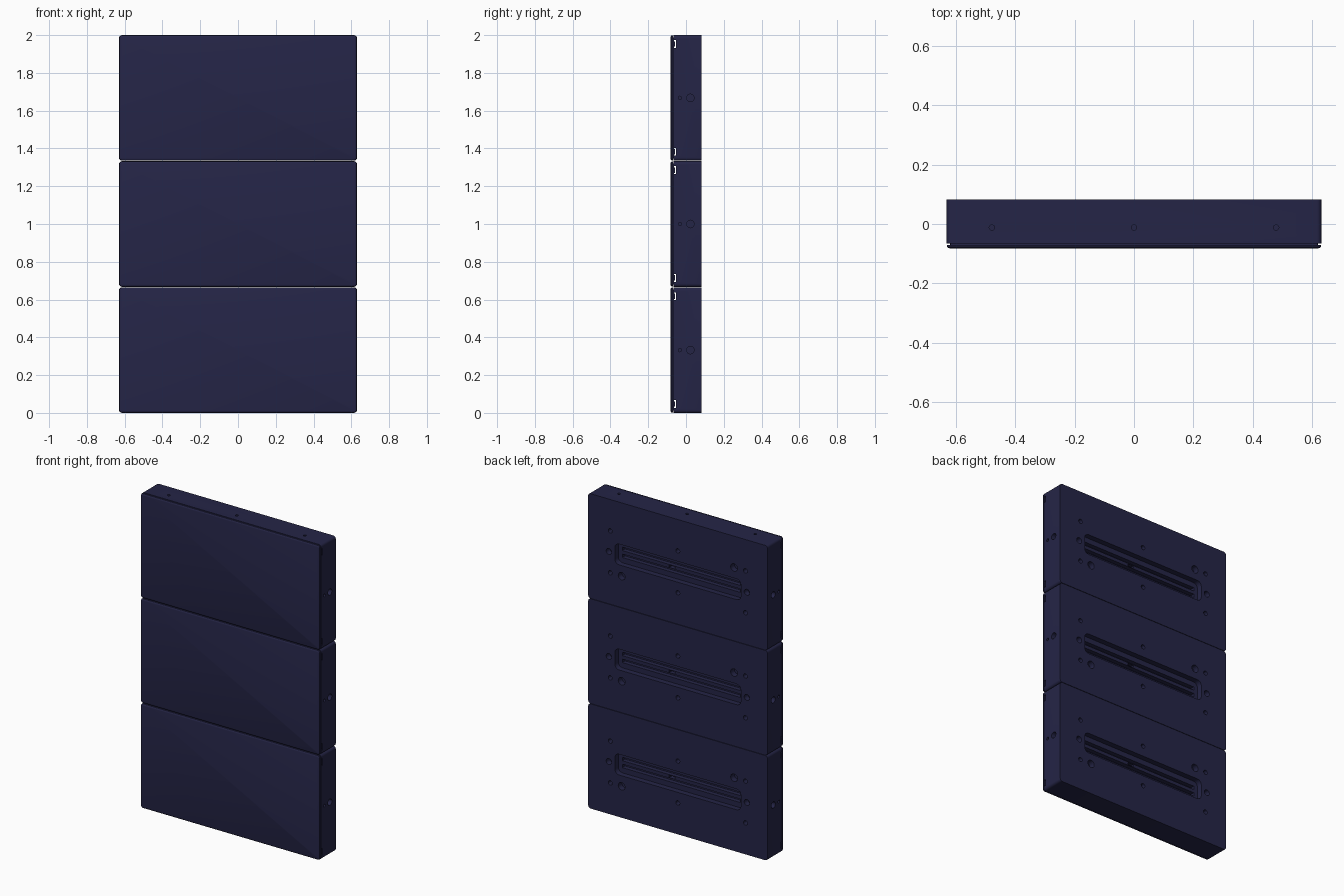
import bpy, bmesh, math

if "Cube" in bpy.data.objects:
    bpy.data.objects.remove(bpy.data.objects["Cube"])

W, H, D = 0.63, 0.3325, 0.082      # half width, half height, half depth of one module
PITCH = 0.6675

mat = bpy.data.materials.new("dark_navy")
mat.diffuse_color = (0.018, 0.018, 0.062, 1)
mat.use_nodes = True
mat.node_tree.nodes["Principled BSDF"].inputs["Base Color"].default_value = mat.diffuse_color


def rounded(hw, hh, r, n=4):
    """Rounded rectangle outline."""
    pts = []
    for k, (sx, sy) in enumerate([(1, 1), (-1, 1), (-1, -1), (1, -1)]):
        for i in range(n + 1):
            a = math.pi / 2 * (k + i / n)
            pts.append((sx * (hw - r) + r * math.cos(a), sy * (hh - r) + r * math.sin(a)))
    return pts


def circle(u, v, r, n=20):
    return [(u + r * math.cos(2 * math.pi * i / n), v + r * math.sin(2 * math.pi * i / n))
            for i in range(n)]


def rect(u, v, hu, hv):
    return [(u - hu, v - hv), (u + hu, v - hv), (u + hu, v + hv), (u - hu, v + hv)]


def loft(bm, sections, axis="y"):
    """Closed solid through (outline, position) sections along an axis."""
    place = {"x": lambda u, v, w: (w, u, v),
             "y": lambda u, v, w: (u, w, v),
             "z": lambda u, v, w: (u, v, w)}[axis]
    rings = [[bm.verts.new(place(u, v, w)) for u, v in pts] for pts, w in sections]
    n = len(rings[0])
    for a, b in zip(rings, rings[1:]):
        for i in range(n):
            bm.faces.new((a[i], a[(i + 1) % n], b[(i + 1) % n], b[i]))
    bm.faces.new(rings[0])
    bm.faces.new(rings[-1])


def prism(bm, pts, a, b, axis="y"):
    loft(bm, [(pts, a), (pts, b)], axis)


def make(name, bm):
    bmesh.ops.recalc_face_normals(bm, faces=bm.faces)
    me = bpy.data.meshes.new(name)
    bm.to_mesh(me)
    bm.free()
    me.materials.append(mat)
    ob = bpy.data.objects.new(name, me)
    bpy.context.collection.objects.link(ob)
    return ob


def cut(ob, bm):
    cutter = make("cutter", bm)
    cutter.hide_render = True
    mod = ob.modifiers.new("cut", "BOOLEAN")
    mod.operation, mod.solver, mod.object = "DIFFERENCE", "EXACT", cutter
    bpy.context.view_layer.objects.active = ob
    bpy.ops.object.modifier_apply(modifier=mod.name)
    bpy.data.objects.remove(cutter)


def section(inset, y):
    return rounded(W - inset, H - inset, 0.016 - inset), y


# housing with a narrow neck behind the cover
bm = bmesh.new()
loft(bm, [section(0.012, -0.071), section(0.012, -0.066), section(0, -0.066), section(0, D)])
body = make("module_housing", bm)

# rear screw holes, recess, side and top holes, clip channels
bm = bmesh.new()
for z in (-0.133, 0.133):
    for x in (-0.475, 0, 0.475):
        prism(bm, circle(x, z, 0.014), 0.045, D + 0.02)
for s in (-1, 1):
    prism(bm, circle(s * 0.485, 0, 0.019), 0.045, D + 0.02)
    prism(bm, circle(s * 0.395, -s * 0.133, 0.024), 0.045, D + 0.02)
    prism(bm, circle(-0.032, 0, 0.009), s * (W - 0.03), s * (W + 0.02), "x")
    prism(bm, circle(0.023, 0, 0.02), s * (W - 0.03), s * (W + 0.02), "x")
    c = s * 0.285
    bracket = [(-0.064, c + 0.021), (-0.052, c + 0.021), (-0.052, c - 0.021), (-0.064, c - 0.021),
               (-0.064, c - 0.014), (-0.059, c - 0.014), (-0.059, c + 0.014), (-0.064, c + 0.014)]
    prism(bm, bracket, -W - 0.02, W + 0.02, "x")
for x in (-0.478, 0, 0.478):
    prism(bm, circle(x, -0.012, 0.009), H - 0.03, H + 0.02, "z")
prism(bm, rounded(0.443, 0.066, 0.03), 0.047, D + 0.02)
cut(body, bm)

# two long slits in the recess floor, joined by a short notch
bm = bmesh.new()
for z in (-0.022, 0.022):
    prism(bm, rect(0, z, 0.415, 0.011), 0.02, 0.06)
prism(bm, rect(0.065, 0, 0.02, 0.008), 0.02, 0.06)
cut(body, bm)

# front cover with a rounded-over edge
bm = bmesh.new()
loft(bm, [section(0.011, -D), section(0.006, -0.0805), section(0.002, -0.077),
          section(0.001, -0.073), section(0.001, -0.07)])
cover = make("front_cover", bm)

# smooth by angle, then stack three modules
for ob in (body, cover):
    bpy.ops.object.select_all(action="DESELECT")
    ob.select_set(True)
    bpy.context.view_layer.objects.active = ob
    bpy.ops.object.shade_smooth_by_angle(angle=math.radians(30))
    ob.location.z = H
    for i in (1, 2):
        dup = ob.copy()
        dup.location.z = H + i * PITCH
        bpy.context.collection.objects.link(dup)
